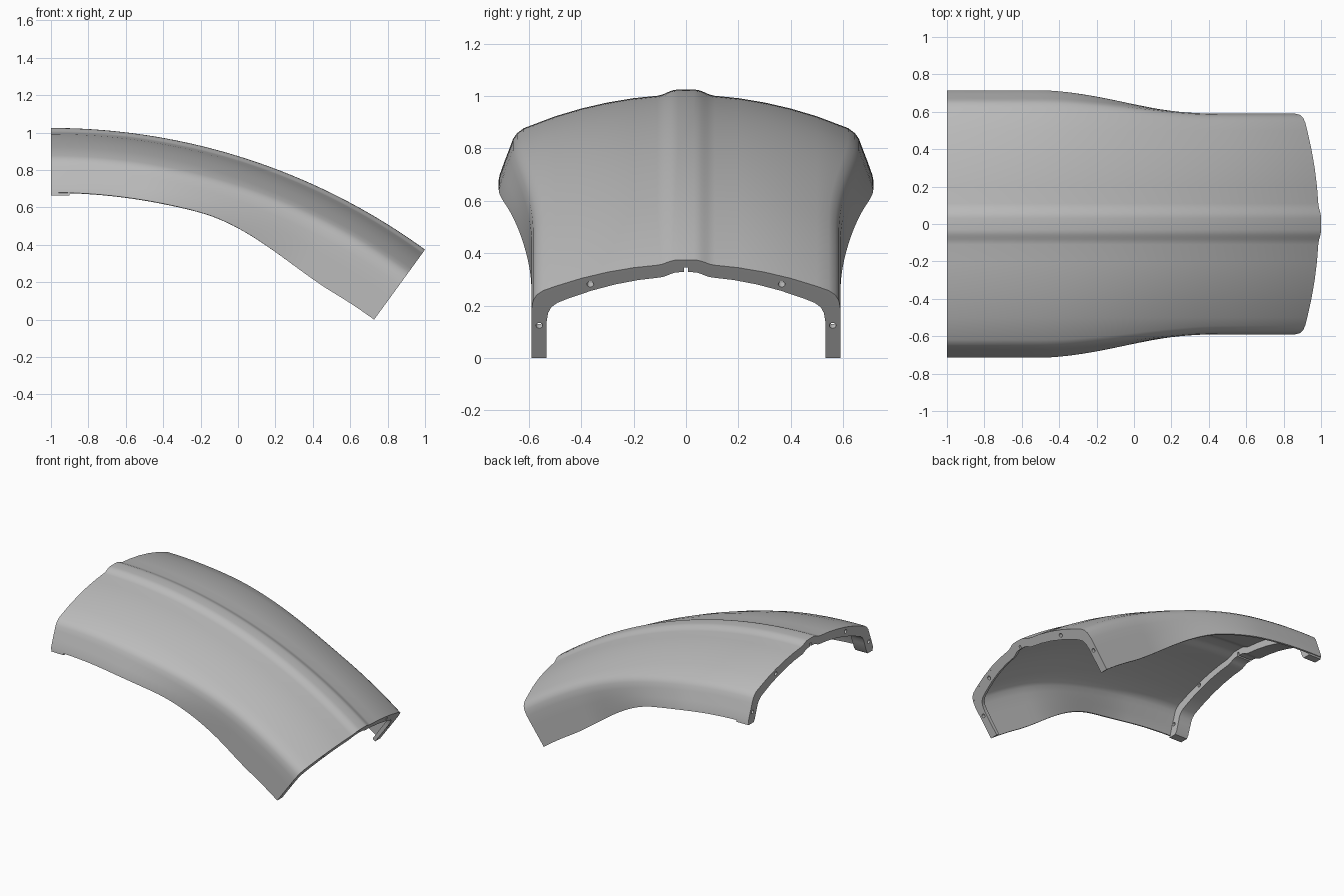
import bpy, bmesh, math
from mathutils import Vector, Matrix

if "Cube" in bpy.data.objects:
    bpy.data.objects.remove(bpy.data.objects["Cube"], do_unlink=True)

RADIUS = 3.4
CENTRE = Vector((-1, 0, 1.025 - RADIUS))
END = math.asin(2 / RADIUS)

grey = bpy.data.materials.new("plain grey")
grey.use_nodes = True
grey.diffuse_color = (0.5, 0.5, 0.5, 1)
grey.node_tree.nodes["Principled BSDF"].inputs["Base Color"].default_value = grey.diffuse_color


def smooth(a, b, v):
    u = min(max((v - a) / (b - a), 0), 1)
    return u * u * (3 - 2 * u)


def place(angle, y, depth):
    """Point at a sweep angle, sideways y, and depth below the crown."""
    r = RADIUS - depth
    return CENTRE + Vector((r * math.sin(angle), y, r * math.cos(angle)))


# Corner and skirt points (y, depth) at the wide and the narrow end
WIDE = [(.62, .148), (.645, .167), (.66, .188), (.672, .22), (.695, .28), (.711, .325), (.715, .345)]
NARROW = [(.545, .145), (.57, .165), (.584, .193), (.59, .235), (.59, .31), (.59, .39), (.59, .463)]


def half_section(angle):
    deg = math.degrees(angle)
    k = smooth(9, 27, deg)
    drop = smooth(15, 31, deg)
    pts = []
    for y in (0, .03, .045, .058, .07, .082, .095, .11, .2, .3, .4, .5):
        pts.append((y, .02 * smooth(.035, .11, y) + (.33 + .09 * k) * y * y))
    for n, (a, b) in enumerate(zip(WIDE, NARROW)):
        f = drop if n > 3 else k
        pts.append((a[0] + (b[0] - a[0]) * k, a[1] + (b[1] - a[1]) * f))
    return pts


def mirrored(half):
    return [(-y, d) for y, d in reversed(half[1:])] + half


def inset(half, amount, extra):
    """Move a half section inward, keeping its lower edge level."""
    width = half[-1][0]
    out = [(y * (1 - amount / width), d + amount) for y, d in half]
    bottom = half[-1][1] + extra
    return [(y, min(d, bottom)) for y, d in out[:-1]] + [(out[-1][0], bottom)]


def finish(name, bm):
    mesh = bpy.data.meshes.new(name)
    bm.to_mesh(mesh)
    bm.free()
    obj = bpy.data.objects.new(name, mesh)
    bpy.context.collection.objects.link(obj)
    mesh.materials.append(grey)
    return obj


def activate(obj):
    bpy.ops.object.select_all(action='DESELECT')
    obj.select_set(True)
    bpy.context.view_layer.objects.active = obj


def loft(bm, rings, closed):
    rows = [[bm.verts.new(p) for p in ring] for ring in rings]
    count = len(rows[0])
    for a, b in zip(rows, rows[1:]):
        for j in range(count if closed else count - 1):
            k = (j + 1) % count
            bm.faces.new((a[j], b[j], b[k], a[k]))
    return rows


# Curved outer shell with raised centre ridge and side skirts
bm = bmesh.new()
STEPS = 48
rings = []
for i in range(STEPS + 1):
    angle = END * i / STEPS
    rings.append([place(angle, y, d) for y, d in mirrored(half_section(angle))])
loft(bm, rings, False)
shell = finish("shell", bm)
mod = shell.modifiers.new("thickness", 'SOLIDIFY')
mod.thickness = .012
mod.offset = -1
activate(shell)
bpy.ops.object.modifier_apply(modifier=mod.name)
bpy.ops.object.shade_smooth_by_angle(angle=math.radians(30))


# Inward mounting flanges with bolt holes and a centre notch
def flange(name, start, stop, face, extra, holes):
    bm = bmesh.new()
    rings = []
    for angle in (start, stop):
        half = half_section(angle)
        outer = mirrored(inset(half, .004, extra))
        inner = mirrored(inset(half, .058, extra))
        rings.append([place(angle, y, d) for y, d in outer + inner[::-1]])
    rows = loft(bm, rings, True)
    n = len(rows[0])
    for row in rows:
        for j in range(n // 2 - 1):
            bm.faces.new((row[j], row[j + 1], row[n - 2 - j], row[n - 1 - j]))
    bmesh.ops.recalc_face_normals(bm, faces=bm.faces)
    obj = finish(name, bm)

    cut = bmesh.new()
    turn = Matrix.Rotation(face, 4, 'Y')
    for y, d in holes:
        for side in (-1, 1):
            spot = Matrix.Translation(place(face, side * y, d))
            bmesh.ops.create_cone(cut, cap_ends=True, segments=16, radius1=.013, radius2=.013, depth=.4,
                                  matrix=spot @ turn @ Matrix.Rotation(math.pi / 2, 4, 'Y'))
    notch = Matrix.Translation(place(face, 0, .06)) @ turn @ Matrix.Diagonal((.4, .014, .05, 1))
    bmesh.ops.create_cube(cut, size=1, matrix=notch)
    cutter = finish(name + "_cutter", cut)
    cutter.hide_render = True
    mod = obj.modifiers.new("holes", 'BOOLEAN')
    mod.object = cutter
    mod.operation = 'DIFFERENCE'
    mod.solver = 'EXACT'
    activate(obj)
    bpy.ops.object.modifier_apply(modifier=mod.name)
    bpy.data.objects.remove(cutter, do_unlink=True)
    bpy.ops.object.shade_smooth_by_angle(angle=math.radians(30))


flange("wide_end_flange", 0, .11 / RADIUS, 0, .015, [(.4, .105), (.665, .28)])
flange("narrow_end_flange", END - .03 / RADIUS, END, END, 0, [(.365, .115), (.56, .31)])
